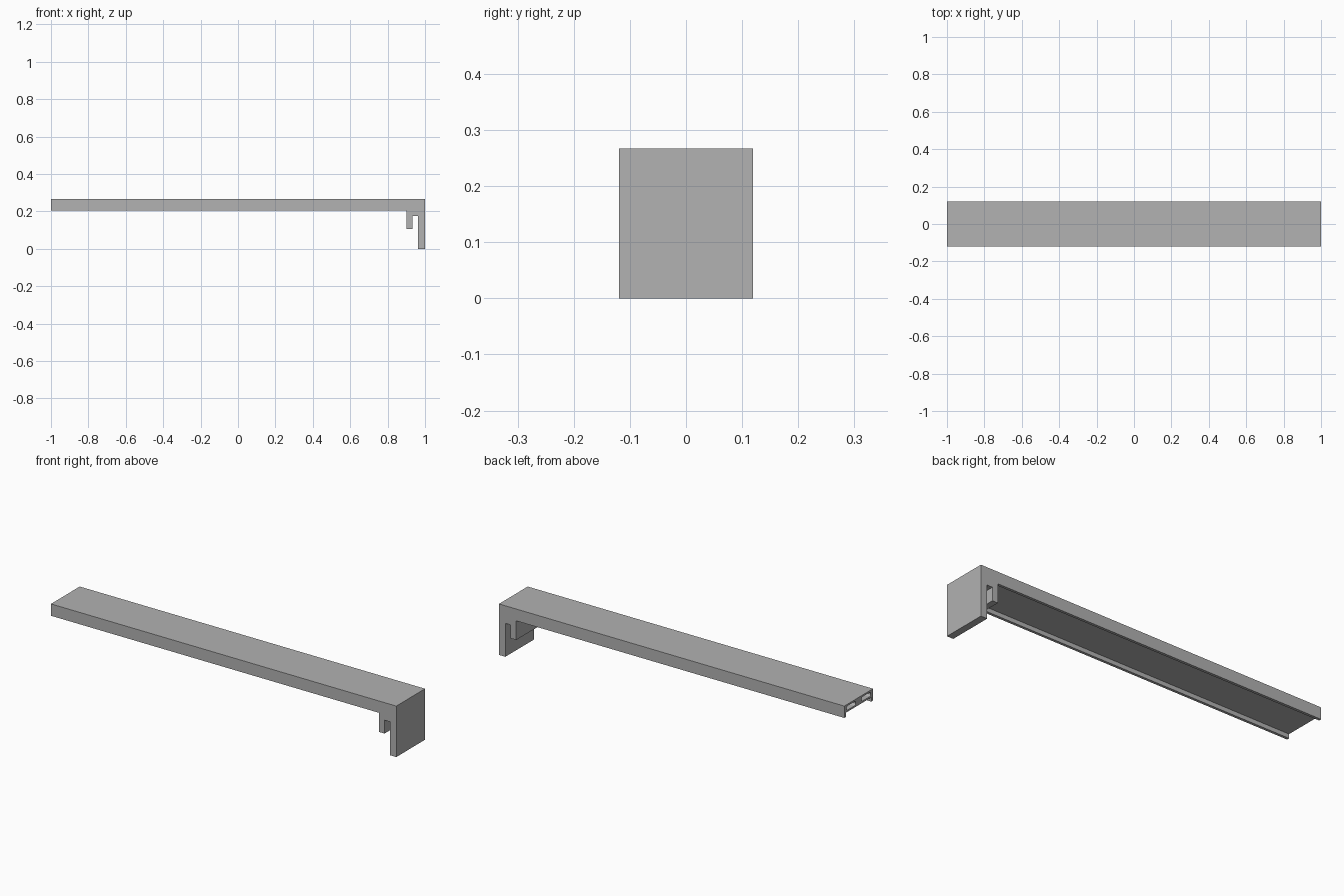
import bpy, bmesh, math
from mathutils import Vector

cube = bpy.data.objects.get("Cube")
if cube:
    bpy.data.objects.remove(cube, do_unlink=True)

HALF = 0.119          # half of the width
TOP, BOTTOM = 0.267, 0.205
WEB = 0.227           # underside of the plate between the rails
JOIN = 0.90           # where the beam meets the hook
RAIL = 0.014

grey = bpy.data.materials.new("plain grey")
grey.use_nodes = True
colour = (0.445, 0.445, 0.445, 1)
grey.diffuse_color = colour
grey.node_tree.nodes["Principled BSDF"].inputs["Base Color"].default_value = colour


def extrude(name, points, offset):
    """Turn a flat outline into a solid pushed along offset."""
    bm = bmesh.new()
    face = bm.faces.new([bm.verts.new(p) for p in points])
    result = bmesh.ops.extrude_face_region(bm, geom=[face])
    moved = [g for g in result["geom"] if isinstance(g, bmesh.types.BMVert)]
    bmesh.ops.translate(bm, verts=moved, vec=Vector(offset))
    bmesh.ops.recalc_face_normals(bm, faces=bm.faces)
    mesh = bpy.data.meshes.new(name)
    bm.to_mesh(mesh)
    bm.free()
    mesh.materials.append(grey)
    obj = bpy.data.objects.new(name, mesh)
    bpy.context.collection.objects.link(obj)
    return obj


# Channel-shaped beam: a plate with a rail hanging along each long side
inner = HALF - RAIL
section = [(-HALF, BOTTOM), (-inner, BOTTOM), (-inner, WEB), (inner, WEB),
           (inner, BOTTOM), (HALF, BOTTOM), (HALF, TOP), (-HALF, TOP)]
beam = extrude("beam", [(-1, y, z) for y, z in section], (1 + JOIN, 0, 0))

# Two rounded slots running lengthwise inside the plate, open at the free end
radius, mid_z, reach = 0.011, 0.247, 0.027
for side, label in ((-1, "front"), (1, "back")):
    outline = []
    for end in (1, -1):
        for i in range(7):
            a = math.pi * (i / 6 - 0.5) + (0 if end > 0 else math.pi)
            outline.append((-1.05, side * 0.062 + end * reach + radius * math.cos(a),
                            mid_z + radius * math.sin(a)))
    cutter = extrude(label + "_slot_cutter", outline, (1.9, 0, 0))
    cutter.hide_render = True
    cutter.hide_set(True)
    cut = beam.modifiers.new(label + " slot", "BOOLEAN")
    cut.operation = "DIFFERENCE"
    cut.solver = "EXACT"
    cut.object = cutter

# Hooked end: short inner leg, notch and long outer leg
profile = [(JOIN, TOP), (JOIN, 0.105), (0.932, 0.105), (0.932, 0.175),
           (0.963, 0.175), (0.963, 0), (1, 0), (1, TOP)]
extrude("end_hook", [(x, -HALF, z) for x, z in profile], (0, 2 * HALF, 0))
